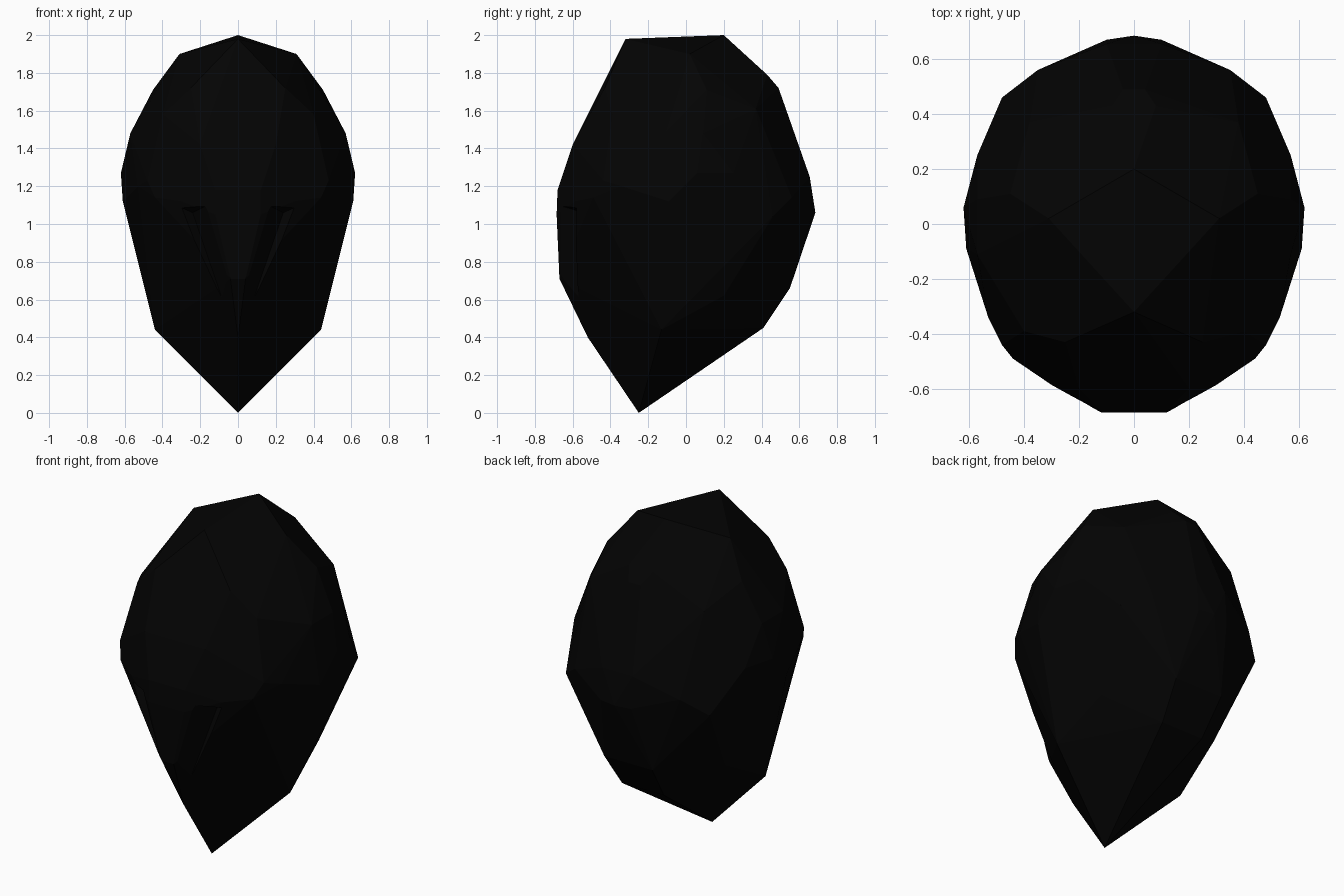
import bpy, bmesh

if "Cube" in bpy.data.objects:
    bpy.data.objects.remove(bpy.data.objects["Cube"])

# Faceted shell: corner points of the right half, mirrored across x = 0
HALF = [
    # lower point and underside
    (0, -.25, 0), (.44, -.13, .44), (.14, .41, .45), (.16, .55, .66), (.4, .2, .62),
    # front ridge from bottom to crest
    (0, -.52, .40), (.04, -.67, .71), (.12, -.685, 1.05), (.12, -.68, 1.18),
    (.2, -.6, 1.42), (.25, -.43, 1.72), (0, -.32, 1.98),
    # crown
    (0, .2, 2.0), (.31, .02, 1.90), (.45, .11, 1.71), (.38, .37, 1.61),
    (.08, .43, 1.79), (.04, .49, 1.72),
    # widest band, front to back
    (.3, -.585, 1.12), (.44, -.49, 1.14), (.48, -.44, 1.23), (.53, -.34, 1.2),
    (.61, -.09, 1.12), (.62, .06, 1.27), (.57, .09, 1.48), (.57, -.11, 1.48), (.57, .25, 1.27),
    (.48, .46, 1.04), (.35, .56, 1.14), (.1, .655, 1.25), (.1, .67, 1.06), (0, .685, 1.06),
    # upper cheek
    (.4, -.39, 1.58),
]
# Wedge that carves the shallow hollow beside the front ridge
HOLLOW = [(.1, -.78, 1.13), (.40, -.65, 1.13), (.02, -.58, .42), (.24, -.54, 1.06)]


def hull(name, points):
    bm = bmesh.new()
    for p in points:
        bm.verts.new(p)
    bmesh.ops.convex_hull(bm, input=bm.verts[:])
    loose = [v for v in bm.verts if not v.link_faces]
    bmesh.ops.delete(bm, geom=loose, context='VERTS')
    bmesh.ops.dissolve_limit(bm, angle_limit=0.03, verts=bm.verts[:], edges=bm.edges[:])
    bmesh.ops.recalc_face_normals(bm, faces=bm.faces[:])
    mesh = bpy.data.meshes.new(name)
    bm.to_mesh(mesh)
    bm.free()
    obj = bpy.data.objects.new(name, mesh)
    bpy.context.collection.objects.link(obj)
    return obj


def flip(points):
    return [(-x, y, z) for x, y, z in points]


shell = hull("faceted_shell", HALF + [p for p in flip(HALF) if p[0]])

# Hollows either side of the front ridge
for side, pts in (("right", HOLLOW), ("left", flip(HOLLOW))):
    cutter = hull("hollow_cutter_" + side, pts)
    cutter.hide_render = True
    cutter.hide_viewport = True
    cut = shell.modifiers.new("hollow_" + side, 'BOOLEAN')
    cut.operation = 'DIFFERENCE'
    cut.solver = 'EXACT'
    cut.object = cutter

# Near-black finish
black = bpy.data.materials.new("black")
black.diffuse_color = (0.001, 0.001, 0.001, 1)
black.use_nodes = True
black.node_tree.nodes["Principled BSDF"].inputs["Base Color"].default_value = black.diffuse_color
shell.data.materials.append(black)
